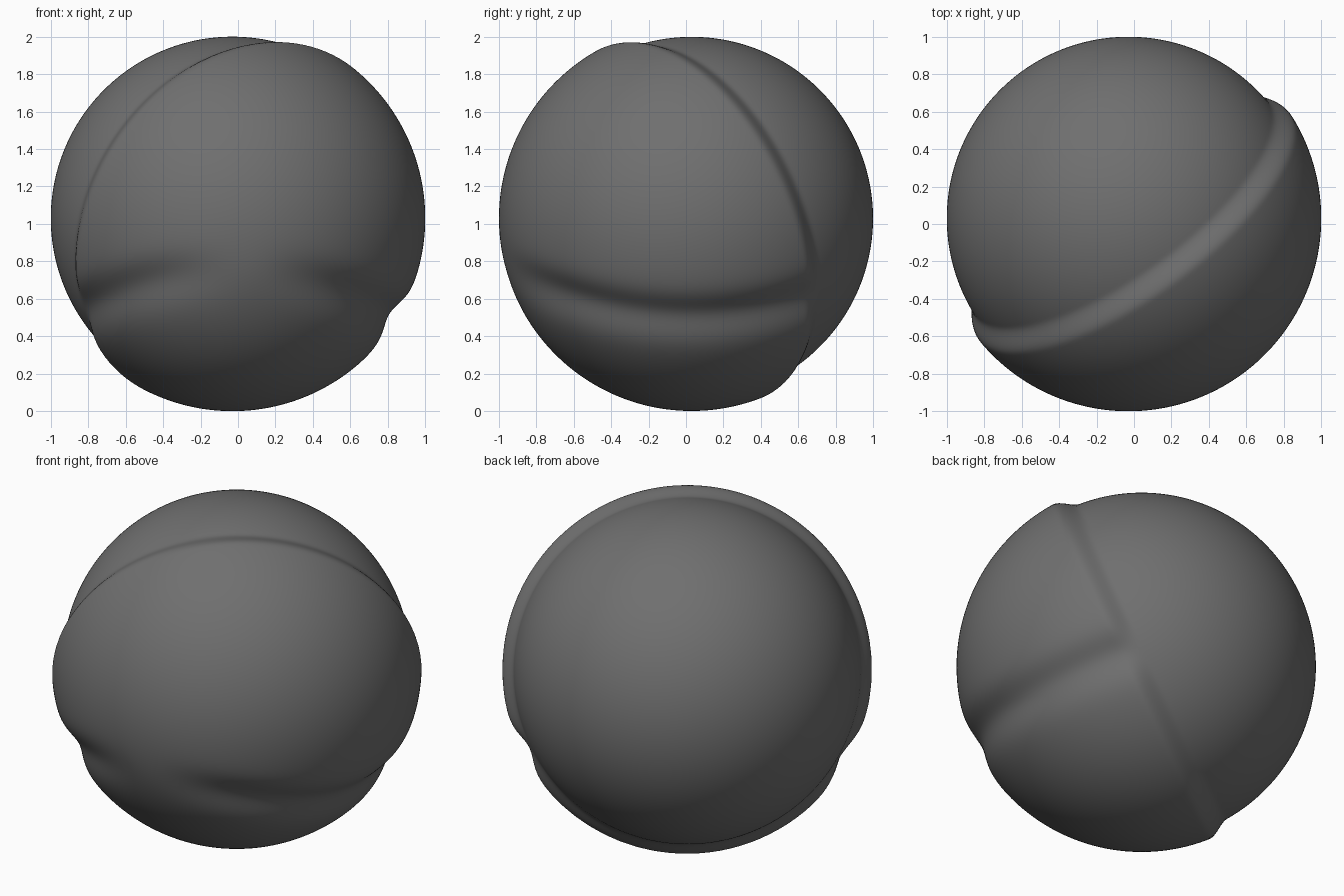
import bpy
import bmesh
import math
from mathutils import Vector

old = bpy.data.objects.get("Cube")
if old:
    bpy.data.objects.remove(old, do_unlink=True)

CENTRE = Vector((-0.03, 0.03, 1.03))
SHELL_AXIS = Vector((0.55, -0.755, -0.36)).normalized()
INNER, OUTER = 0.97, 1.03


def smoothstep(low, high, value):
    t = min(max((value - low) / (high - low), 0), 1)
    return t * t * (3 - 2 * t)


def radius(d):
    # Raised shell covers one half, ending in a soft step
    shell = smoothstep(-0.075, 0.065, d.dot(SHELL_AXIS))
    # Shallow groove runs round the lower part of the shell, fading at the front
    offset = d.z + 0.52 - 0.25 * d.y ** 2
    turn = (math.degrees(math.atan2(d.y, d.x)) + 85) / 25
    groove = math.exp(-(offset / 0.1) ** 2) * (1 - math.exp(-turn ** 2))
    return INNER + (OUTER - INNER) * shell * (1 - 0.8 * groove)


# Ball body
mesh = bpy.data.meshes.new("ball")
bm = bmesh.new()
bmesh.ops.create_icosphere(bm, subdivisions=7, radius=1)
for v in bm.verts:
    d = v.co.normalized()
    v.co = CENTRE + d * radius(d)
for f in bm.faces:
    f.smooth = True
bm.to_mesh(mesh)
bm.free()
ball = bpy.data.objects.new("ball", mesh)
bpy.context.collection.objects.link(ball)

# Dark grey surface
grey = bpy.data.materials.new("dark_grey")
grey.use_nodes = True
color = (0.16, 0.16, 0.16, 1)
grey.diffuse_color = color
grey.node_tree.nodes["Principled BSDF"].inputs["Base Color"].default_value = color
mesh.materials.append(grey)
